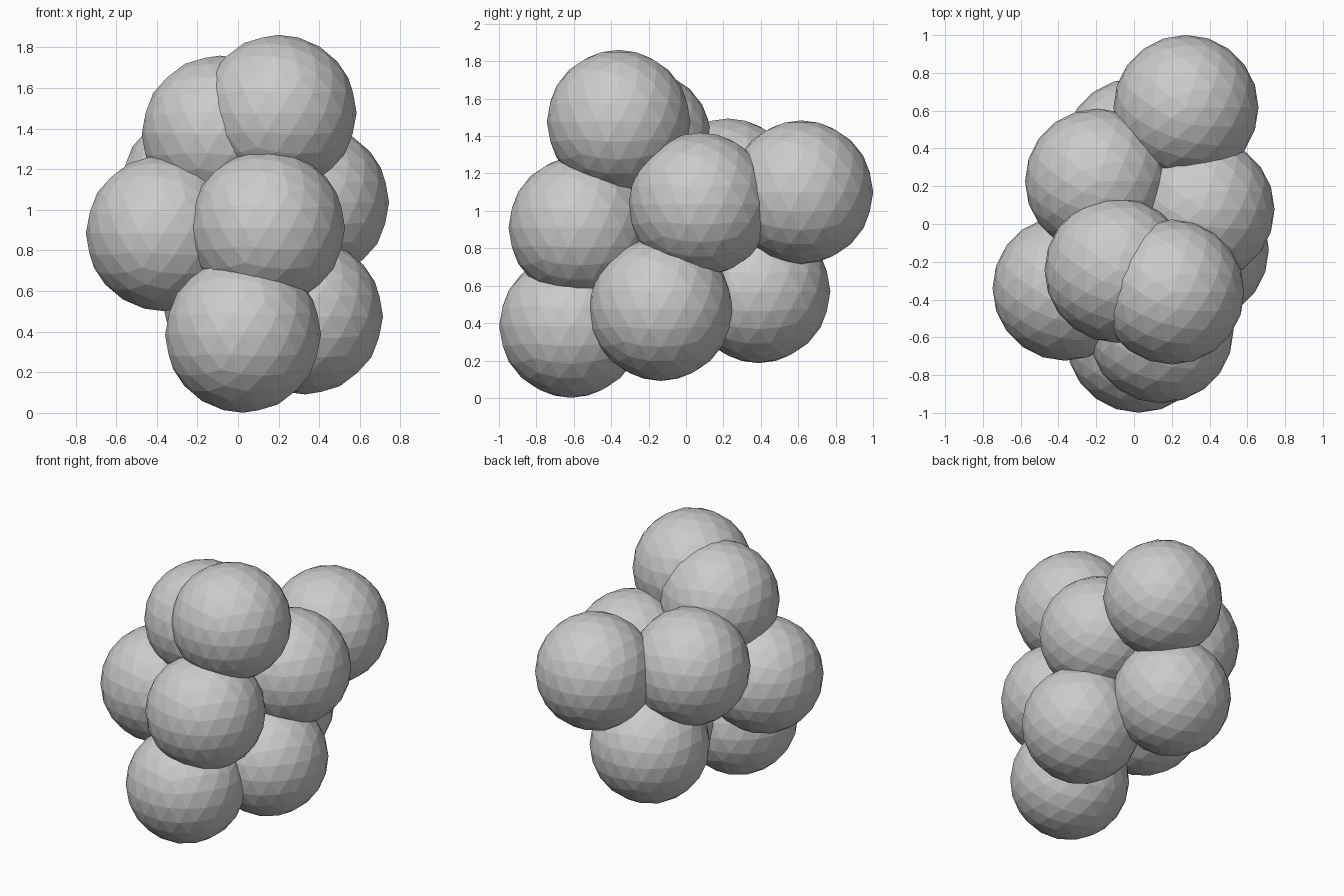
import bpy

if "Cube" in bpy.data.objects:
    bpy.data.objects.remove(bpy.data.objects["Cube"])

RADIUS = 0.384

# Ball centres, from the bottom of the cluster to the top
balls = {
    "bottom_front_ball": (0.025, -0.615, 0.385),
    "bottom_right_ball": (0.33, -0.135, 0.475),
    "bottom_back_ball": (0.01, 0.388, 0.57),
    "middle_left_ball": (-0.365, -0.34, 0.885),
    "middle_front_ball": (0.143, -0.565, 0.91),
    "middle_right_ball": (0.36, 0.077, 1.035),
    "middle_back_ball": (0.275, 0.617, 1.10),
    "back_left_ball": (-0.193, 0.227, 1.11),
    "upper_left_ball": (-0.09, -0.245, 1.375),
    "top_ball": (0.20, -0.36, 1.477),
}

# Flat-faceted overlapping balls
for name, centre in balls.items():
    bpy.ops.mesh.primitive_ico_sphere_add(subdivisions=3, radius=RADIUS, location=centre)
    bpy.context.object.name = name
